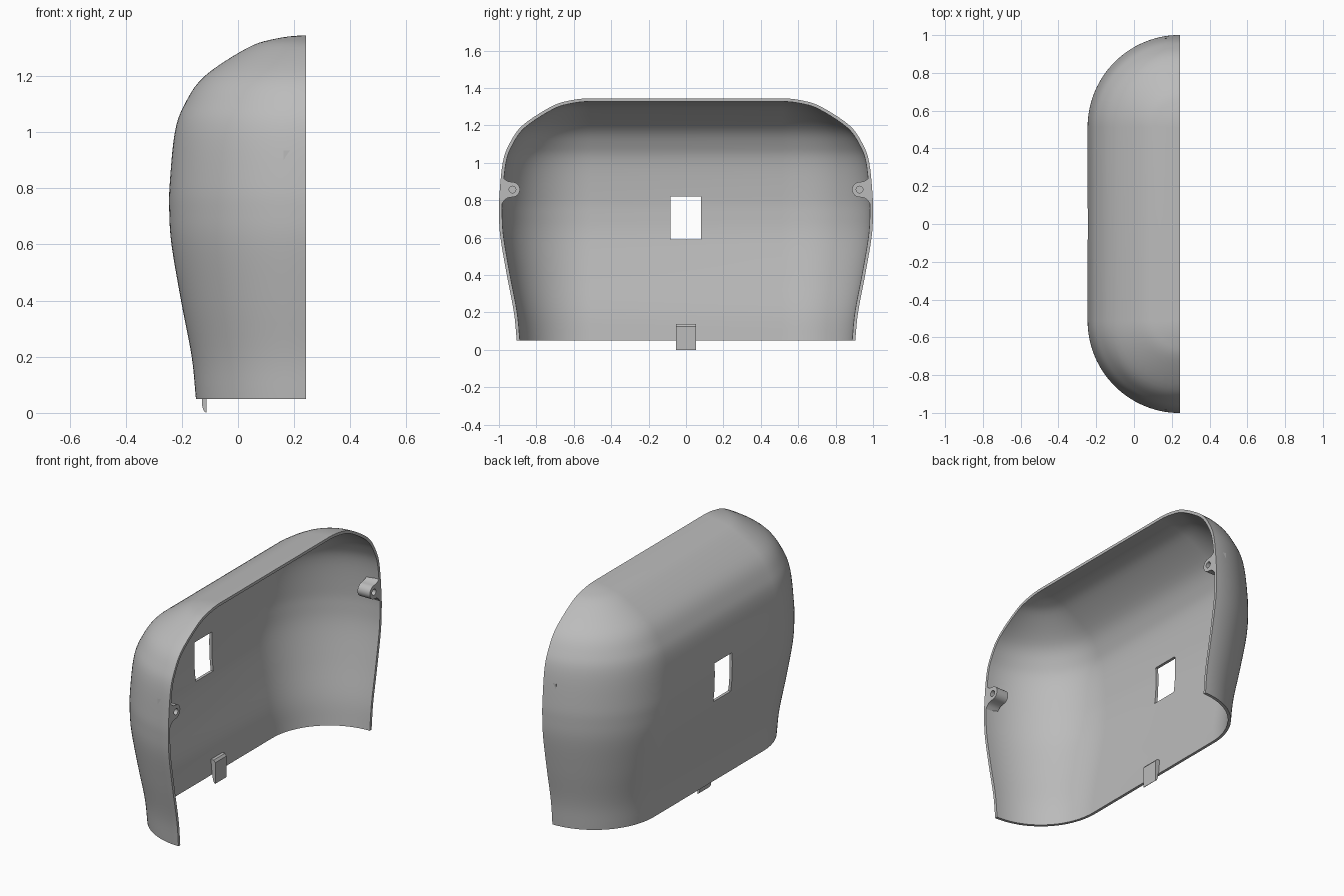
import bpy, bmesh, math
from mathutils import Vector, Matrix

cube = bpy.data.objects.get("Cube")
if cube:
    bpy.data.objects.remove(cube, do_unlink=True)

GREY = (0.5, 0.5, 0.5, 1)
mat = bpy.data.materials.new("plain grey")
mat.use_nodes = True
mat.diffuse_color = GREY
mat.node_tree.nodes["Principled BSDF"].inputs["Base Color"].default_value = GREY

RIM_X = 0.243      # plane of the open side
AXIS_Y = 0.512     # centres of the rounded ends
WALL = 0.017


def finish(bm, name):
    """Turn a bmesh into a smooth-shaded object with sharp edges kept."""
    bmesh.ops.recalc_face_normals(bm, faces=bm.faces)
    mesh = bpy.data.meshes.new(name)
    bm.to_mesh(mesh)
    bm.free()
    mesh.materials.append(mat)
    obj = bpy.data.objects.new(name, mesh)
    bpy.context.collection.objects.link(obj)
    shade(obj)
    return obj


def activate(obj):
    bpy.ops.object.select_all(action='DESELECT')
    obj.select_set(True)
    bpy.context.view_layer.objects.active = obj


def shade(obj):
    activate(obj)
    bpy.ops.object.shade_smooth_by_angle(angle=math.radians(35))


def box(name, lo, hi):
    bm = bmesh.new()
    lo, hi = Vector(lo), Vector(hi)
    bmesh.ops.create_cube(bm, size=1, matrix=Matrix.Translation((lo + hi) / 2)
                          @ Matrix.Diagonal((*(hi - lo), 1)))
    return finish(bm, name)


def cut(obj, cutter):
    """Subtract the cutter, then discard it."""
    cutter.hide_render = True
    mod = obj.modifiers.new("cut", 'BOOLEAN')
    mod.operation, mod.solver, mod.object = 'DIFFERENCE', 'EXACT', cutter
    activate(obj)
    bpy.ops.object.modifier_apply(modifier=mod.name)
    bpy.data.objects.remove(cutter, do_unlink=True)
    shade(obj)


def prism(name, outline, axis, start, end):
    """Extrude a 2D outline along x (points are y, z) or y (points are x, z)."""
    bm = bmesh.new()
    place = (lambda a, b: (start, a, b)) if axis == 'X' else (lambda a, b: (a, start, b))
    face = bm.faces.new([bm.verts.new(place(a, b)) for a, b in outline])
    ext = bmesh.ops.extrude_face_region(bm, geom=[face])
    move = Vector((end - start, 0, 0)) if axis == 'X' else Vector((0, end - start, 0))
    bmesh.ops.translate(bm, vec=move,
                        verts=[v for v in ext["geom"] if isinstance(v, bmesh.types.BMVert)])
    return finish(bm, name)


def spline(points, steps):
    """Catmull-Rom curve through 2D points."""
    pts = [Vector(p) for p in points]
    pts = [2 * pts[0] - pts[1]] + pts + [Vector((-pts[-2].x, pts[-2].y))]
    out = []
    for a, b, c, d in zip(pts, pts[1:], pts[2:], pts[3:]):
        for i in range(steps):
            t = i / steps
            out.append(0.5 * (2 * b + (c - a) * t + (2 * a - 5 * b + 4 * c - d) * t * t
                              + (3 * b - a - 3 * c + d) * t ** 3))
    return out + [pts[-2]]


# Wall profile: radius and height, from the open bottom to the crown
outer = spline([(.393, .05), (.408, .2), (.446, .4), (.48, .6), (.488, .72),
                (.486, .82), (.468, 1.0), (.433, 1.1), (.362, 1.2),
                (.21, 1.3), (.11, 1.333), (0, 1.345)], 5)
inner = []
for i, p in enumerate(outer):
    tangent = (outer[min(i + 1, len(outer) - 1)] - outer[max(i - 1, 0)]).normalized()
    inner.append(p + Vector((-tangent.y, tangent.x)) * WALL)
inner[0].y = outer[0].y
inner[-1] = Vector((0, outer[-1].y - WALL))
section = outer + [p for p in reversed(inner) if p.x >= 0]

# Shell: sweep the section round both ends and along the straight back
bm = bmesh.new()
ARC = 28
rings = []
for side in (-1, 1):
    for i in range(ARC + 1):
        a = math.pi / 2 * (i if side < 0 else ARC - i) / ARC
        rings.append([bm.verts.new((RIM_X - p.x * math.sin(a),
                                    side * (AXIS_Y + p.x * math.cos(a)), p.y))
                      for p in section])
n = len(section)
for r, s in zip(rings, rings[1:]):
    for j in range(n):
        k = (j + 1) % n
        bm.faces.new((r[j], r[k], s[k], s[j]))
bm.faces.new(rings[0])
bm.faces.new(rings[-1])
bmesh.ops.remove_doubles(bm, verts=bm.verts, dist=1e-5)
shell = finish(bm, "shell")

# Window through the back wall
cut(shell, box("window_cutter", (-.4, -.083, .59), (0, .081, .82)))

# Screw lugs on both side rims: flared tab with a rounded tip and a hole
LUG_Z, LUG_Y, LUG_R = .857, .928, .04
for side, label in ((-1, "right"), (1, "left")):
    half = [(.985, .078), (.972, .058), (.955, .045)]
    tip = [(LUG_Y - LUG_R * math.sin(a), LUG_R * math.cos(a))
           for a in (math.pi * i / 16 for i in range(17))]
    outline = half + tip + [(y, -z) for y, z in reversed(half)]
    lug = prism(label + "_screw_lug", [(side * y, LUG_Z + z) for y, z in outline],
                'X', RIM_X - .08, RIM_X)
    ring = [(side * LUG_Y + .018 * math.cos(math.tau * i / 24),
             LUG_Z + .018 * math.sin(math.tau * i / 24)) for i in range(24)]
    cut(lug, prism("hole_cutter", ring, 'X', RIM_X - .06, RIM_X + .05))

# Locating clip at the bottom of the back wall
prism("bottom_clip", [(-.146, .138), (-.122, .138), (-.112, .125), (-.112, 0),
                      (-.118, .003), (-.125, .014), (-.129, .032), (-.129, .05),
                      (-.14, .055)], 'Y', -.053, .053)
